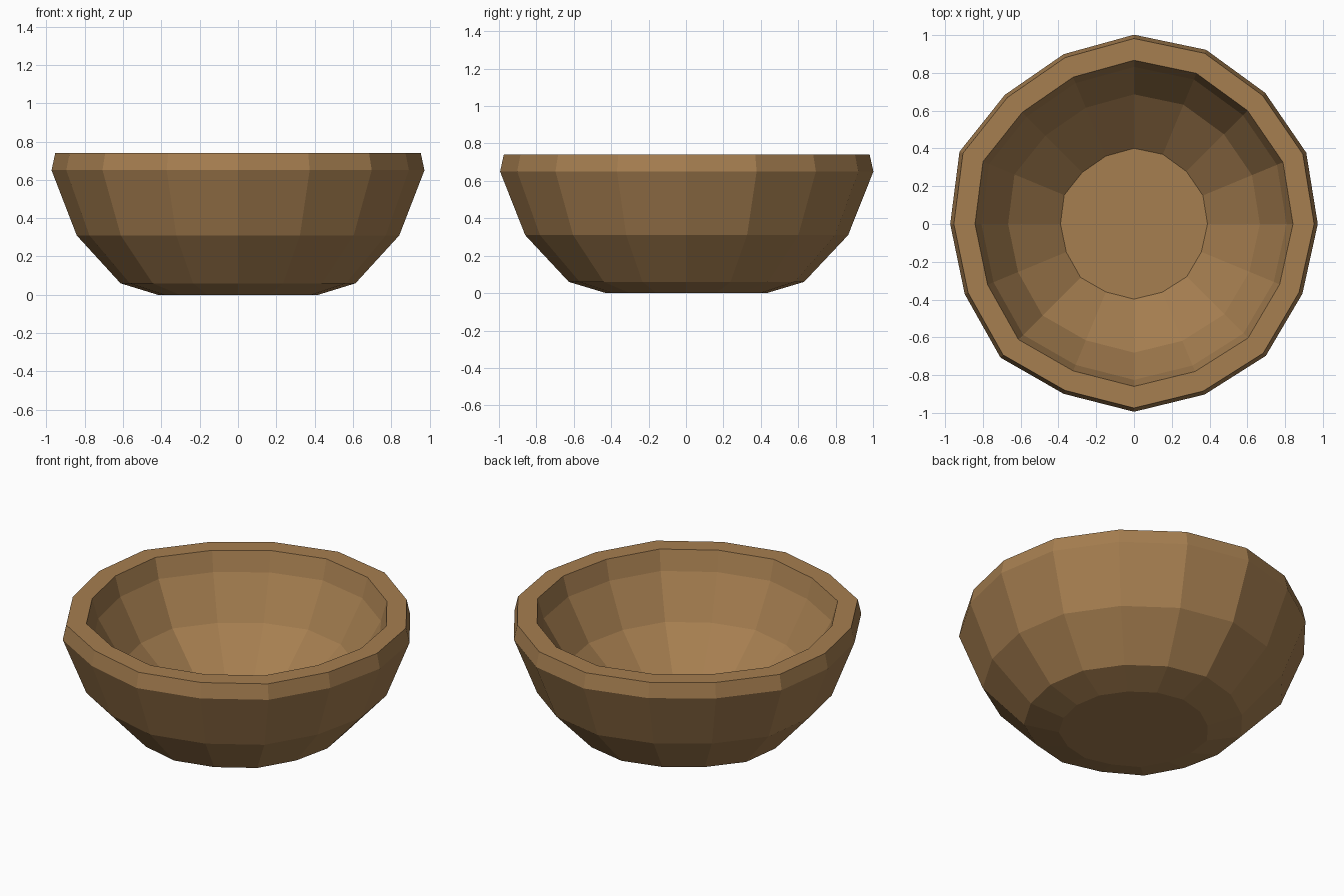
import bpy, bmesh
from math import cos, sin, tau

if "Cube" in bpy.data.objects:
    bpy.data.objects.remove(bpy.data.objects["Cube"])

# Uneven hand-carved radius of each of the 16 columns, counter-clockwise from +x
WOBBLE = [0.973, 0.987, 0.982, 0.998, 1.002, 0.973, 0.967, 1.0,
          0.973, 0.97, 1.0, 0.973, 0.994, 0.977, 0.987, 0.965]

# Profile (radius, height): outside from the base up, over the rim, down to the inner floor
PROFILE = [(0.43, 0.0), (0.63, 0.06), (0.865, 0.31), (1.0, 0.65), (0.98, 0.74),
           (0.865, 0.74), (0.83, 0.62), (0.685, 0.37), (0.40, 0.12)]

n = len(WOBBLE)
bm = bmesh.new()
rings = [[bm.verts.new((r * w * cos(tau * i / n), r * w * sin(tau * i / n), z))
          for i, w in enumerate(WOBBLE)] for r, z in PROFILE]

# Walls and rim
for low, high in zip(rings, rings[1:]):
    for i in range(n):
        j = (i + 1) % n
        bm.faces.new((low[i], low[j], high[j], high[i]))

# Underside and inner floor
bm.faces.new(rings[0][::-1])
bm.faces.new(rings[-1])
bmesh.ops.recalc_face_normals(bm, faces=bm.faces[:])

mesh = bpy.data.meshes.new("bowl")
bm.to_mesh(mesh)
bm.free()

# Brown wood
wood = bpy.data.materials.new("wood")
wood.diffuse_color = (0.38, 0.21, 0.08, 1)
wood.use_nodes = True
wood.node_tree.nodes["Principled BSDF"].inputs["Base Color"].default_value = wood.diffuse_color
mesh.materials.append(wood)
bpy.context.collection.objects.link(bpy.data.objects.new("bowl", mesh))
